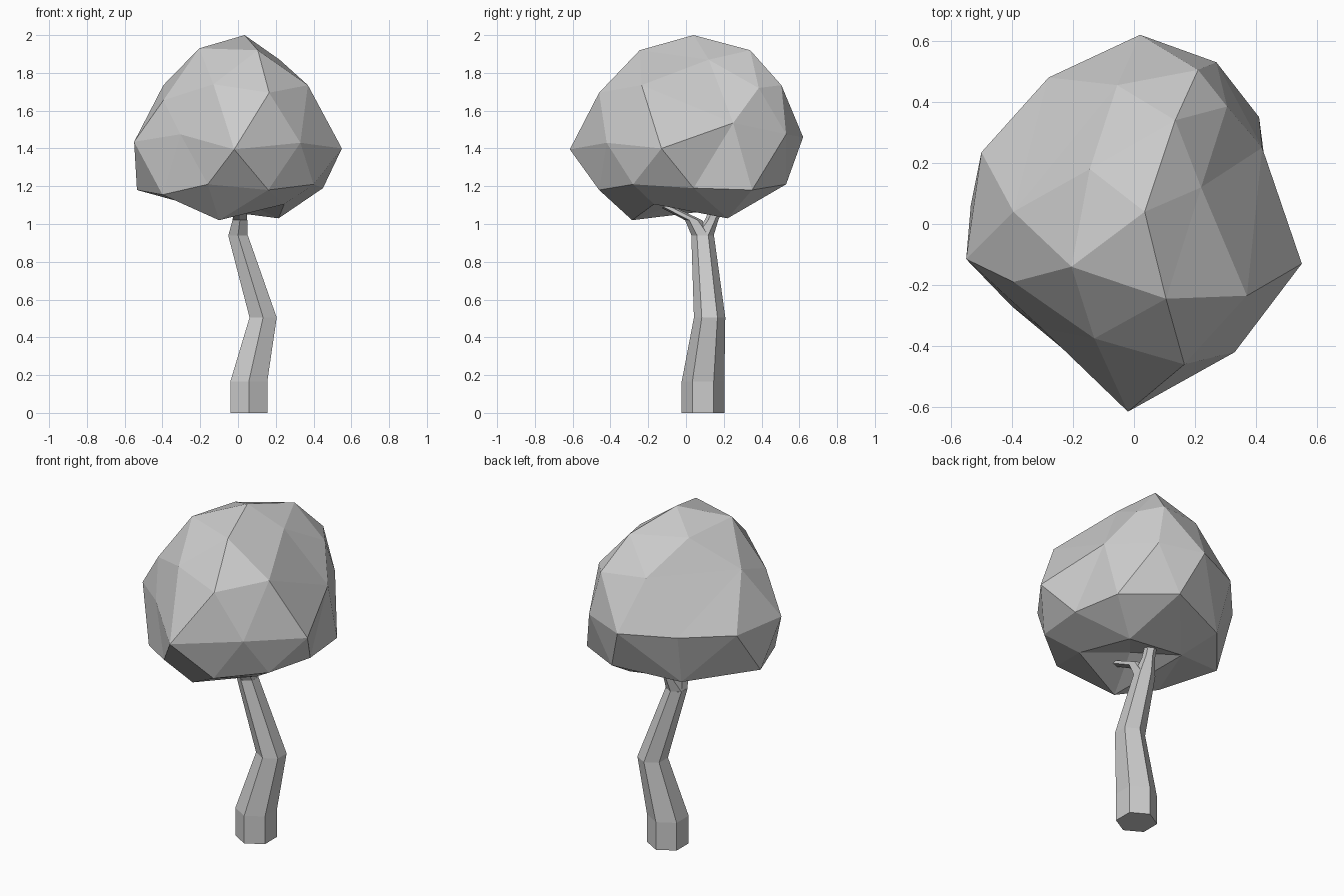
import bpy, bmesh, math
from mathutils import Vector


def finish(bm, name):
    bmesh.ops.recalc_face_normals(bm, faces=bm.faces[:])
    me = bpy.data.meshes.new(name)
    bm.to_mesh(me)
    bm.free()
    ob = bpy.data.objects.new(name, me)
    bpy.context.collection.objects.link(ob)
    return ob


def limb(name, rings):
    """Six-sided horizontal rings (x, y, z, radius) joined into a solid limb."""
    bm = bmesh.new()
    loops = []
    for x, y, z, r in rings:
        loops.append([bm.verts.new((x + r * math.sin(k * math.pi / 3),
                                    y + r * math.cos(k * math.pi / 3), z))
                      for k in range(6)])
    for a, b in zip(loops, loops[1:]):
        for k in range(6):
            j = (k + 1) % 6
            bm.faces.new((a[k], a[j], b[j], b[k]))
    bm.faces.new(loops[0])
    bm.faces.new(loops[-1])
    return finish(bm, name)


# Trunk and its two forked branches
limb("trunk", [(.057, .09, 0, .113), (.057, .09, .165, .113),
               (.133, .125, .505, .083), (0, .088, .94, .06)])
limb("front_branch", [(0, .088, .94, .059), (.01, .04, 1.02, .045), (.015, -.16, 1.12, .035)])
limb("back_branch", [(0, .088, .94, .059), (.012, .135, 1.02, .036), (.02, .19, 1.15, .032)])

# Faceted crown: irregular ball, points listed from top to underside
crown_points = [
    (.035, .04, 2.0), (-.205, -.14, 1.93), (.105, -.245, 1.92), (.135, .34, 1.92),
    (.22, .12, 1.87), (-.145, .18, 1.91),
    (.165, -.46, 1.695), (.37, -.235, 1.735), (-.13, -.375, 1.74), (.305, .385, 1.72),
    (.21, .505, 1.735), (-.055, .455, 1.75), (-.395, .04, 1.735), (-.395, -.19, 1.655),
    (-.02, -.615, 1.395), (.33, -.42, 1.43), (.55, -.13, 1.4), (.42, .25, 1.535),
    (.27, .53, 1.475), (.02, .62, 1.46), (-.28, .48, 1.46), (-.5, .235, 1.44),
    (-.55, -.115, 1.435), (-.305, -.34, 1.475),
    (.16, -.46, 1.18), (.4, -.28, 1.21), (.45, .04, 1.19), (.41, .35, 1.18),
    (.12, .53, 1.21), (-.25, .4, 1.16), (-.535, .06, 1.18), (-.4, -.27, 1.155),
    (-.16, -.47, 1.21),
    (-.1, -.285, 1.02), (.215, .22, 1.03), (.245, -.17, 1.105), (-.17, .2, 1.08),
    (.02, -.01, 1.12)]
centre = Vector((0, 0, 1.45))
bm = bmesh.new()
place = {}
for p in crown_points:
    v = bm.verts.new((Vector(p) - centre).normalized())
    place[v] = Vector(p)
# Facets come from the hull of the directions, then points go to their true radius
bmesh.ops.convex_hull(bm, input=bm.verts[:])
for v in bm.verts:
    v.co = place[v]
finish(bm, "crown")
